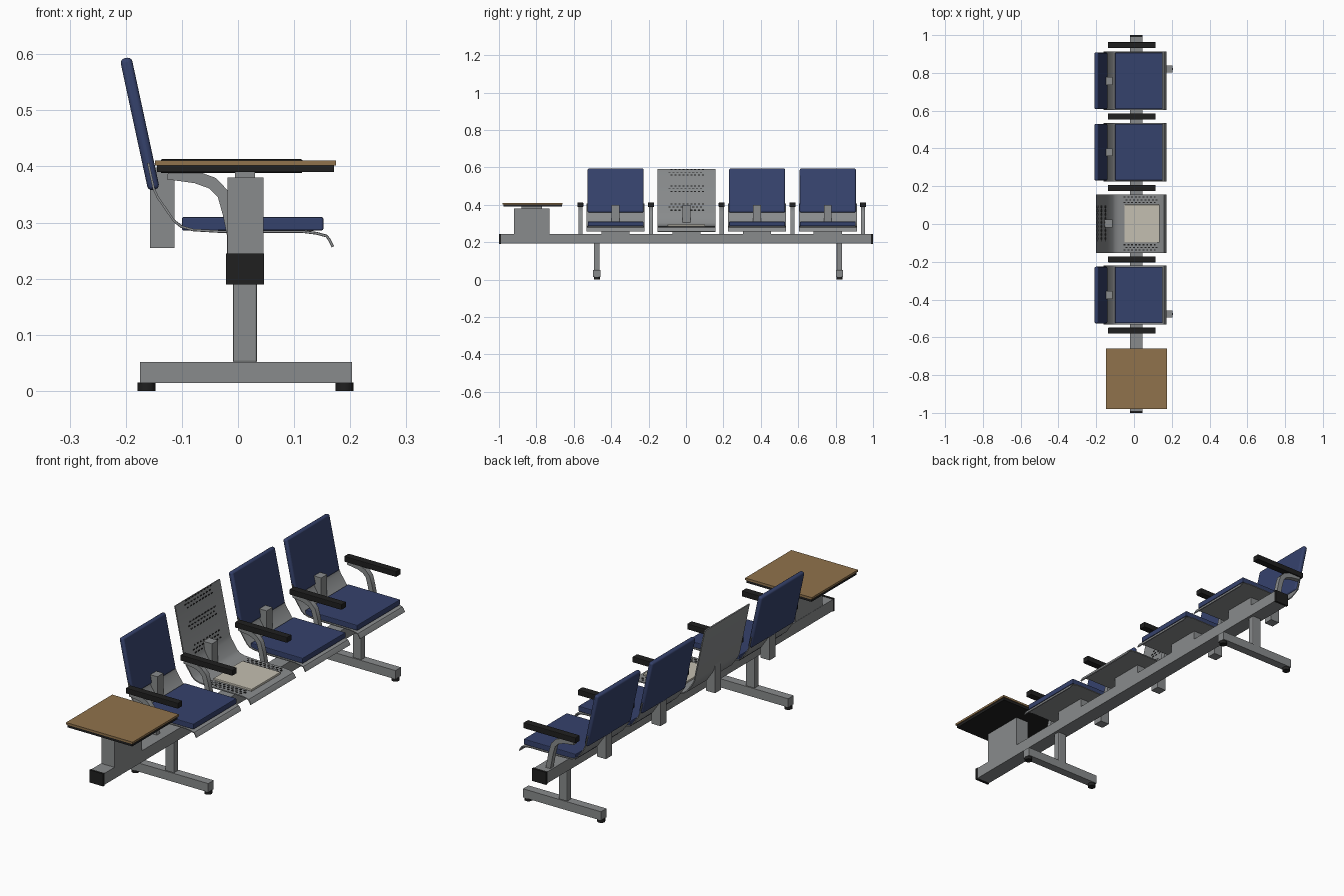
import bpy
import bmesh
import math
from mathutils import Vector, Matrix

if "Cube" in bpy.data.objects:
    bpy.data.objects.remove(bpy.data.objects["Cube"], do_unlink=True)


def material(name, rgb):
    m = bpy.data.materials.new(name)
    m.use_nodes = True
    m.diffuse_color = (*rgb, 1)
    m.node_tree.nodes["Principled BSDF"].inputs["Base Color"].default_value = (*rgb, 1)
    return m


STEEL = material("grey steel", (0.25, 0.26, 0.265))
BLUE = material("navy upholstery", (0.036, 0.054, 0.15))
BLACK = material("black plastic", (0.014, 0.014, 0.014))
WOOD = material("brown wood", (0.28, 0.17, 0.072))
CREAM = material("cream pad", (0.55, 0.52, 0.44))


def finish(name, bm, mat, smooth=False, bevel=0, segments=2):
    bmesh.ops.recalc_face_normals(bm, faces=bm.faces)
    me = bpy.data.meshes.new(name)
    bm.to_mesh(me)
    bm.free()
    me.materials.append(mat)
    ob = bpy.data.objects.new(name, me)
    bpy.context.collection.objects.link(ob)
    if bevel:
        mod = ob.modifiers.new("bevel", "BEVEL")
        mod.width = bevel
        mod.segments = segments
    if smooth:
        bpy.ops.object.select_all(action="DESELECT")
        ob.select_set(True)
        bpy.context.view_layer.objects.active = ob
        bpy.ops.object.shade_smooth_by_angle(angle=math.radians(35))
    return ob


def box(name, mat, x, y, z, **kw):
    """Box from (low, high) ranges on each axis."""
    bm = bmesh.new()
    size = [r[1] - r[0] for r in (x, y, z)]
    mid = [(r[0] + r[1]) / 2 for r in (x, y, z)]
    mtx = Matrix.Translation(mid) @ Matrix.Diagonal((*size, 1))
    bmesh.ops.create_cube(bm, size=1, matrix=mtx)
    return finish(name, bm, mat, **kw)


def around(c, half):
    return (c - half, c + half)


def strip(name, mat, path, thick, y, half):
    """Bent bar: an xz centre line given thickness and extruded along y."""
    pts = [Vector(p) for p in path]
    sides = ([], [])
    for i, p in enumerate(pts):
        t = (pts[min(i + 1, len(pts) - 1)] - pts[max(i - 1, 0)]).normalized()
        n = Vector((-t.y, t.x)) * thick / 2
        sides[0].append(p + n)
        sides[1].append(p - n)
    bm = bmesh.new()
    rings = []
    for a, b in zip(*sides):
        rings.append([bm.verts.new((q.x, yy, q.y)) for q, yy in
                      ((a, y - half), (a, y + half), (b, y + half), (b, y - half))])
    for r, s in zip(rings, rings[1:]):
        for k in range(4):
            j = (k + 1) % 4
            bm.faces.new((r[k], r[j], s[j], s[k]))
    bm.faces.new(rings[0])
    bm.faces.new(rings[-1])
    return finish(name, bm, mat, smooth=True)


BEAM_X = (-0.02, 0.045)
PITCH = 0.378
BACK_LOW, BACK_TOP = Vector((-0.15, 0.36)), Vector((-0.2, 0.592))
LEAN = math.atan2(BACK_TOP.x - BACK_LOW.x, BACK_TOP.y - BACK_LOW.y)

# Main beam with end caps
box("beam", STEEL, BEAM_X, (-0.99, 0.99), (0.193, 0.243))
for side, y in (("front", -0.995), ("rear", 0.995)):
    box(f"{side}_beam_cap", BLACK, (-0.021, 0.046), around(y, 0.005), (0.19, 0.245))

# Legs with cross feet and round glides
for side, y in (("front", -0.477), ("rear", 0.82)):
    box(f"{side}_leg_post", STEEL, (-0.009, 0.034), around(y, 0.015), (0.05, 0.195), bevel=0.004)
    box(f"{side}_foot", STEEL, (-0.175, 0.203), around(y, 0.019), (0.014, 0.052))
    for end, x in (("left", 0.19), ("right", -0.163)):
        bm = bmesh.new()
        bmesh.ops.create_cone(bm, cap_ends=True, segments=20, radius1=0.016, radius2=0.016,
                              depth=0.015, matrix=Matrix.Translation((x, y, 0.0075)))
        finish(f"{side}_{end}_glide", bm, BLACK, smooth=True)

# Side table
box("table_pedestal", STEEL, (-0.019, 0.045), (-0.92, -0.73), (0.24, 0.38))
box("table_mount", STEEL, (-0.005, 0.03), (-0.88, -0.77), (0.375, 0.392))
box("table_underside", BLACK, (-0.144, 0.171), (-0.977, -0.663), (0.39, 0.402))
box("table_top", WOOD, (-0.148, 0.175), (-0.98, -0.66), (0.402, 0.411))

# Armrests between and beside the seats
ARM = [(-0.125, 0.388), (-0.075, 0.381), (-0.045, 0.37), (-0.026, 0.35),
       (-0.016, 0.315), (-0.007, 0.27), (0.0, 0.235)]
for i in range(5):
    y = 0.947 - PITCH * i
    strip(f"armrest_support_{i + 1}", STEEL, ARM, 0.022, y, 0.011)
    box(f"armrest_pad_{i + 1}", BLACK, (-0.138, 0.115), around(y, 0.016), (0.388, 0.413), bevel=0.003)

# Seats
PAN = [(-0.143, 0.345), (-0.114, 0.303), (-0.101, 0.293), (-0.08, 0.287), (-0.03, 0.284),
       (0.115, 0.284), (0.14, 0.281), (0.158, 0.276), (0.163, 0.269), (0.169, 0.257)]


def cushioned(i, y):
    strip(f"seat_shell_{i}", STEEL, [BACK_LOW.lerp(BACK_TOP, 0.2)[:], BACK_LOW[:]] + PAN, 0.004, y, 0.155)
    box(f"seat_cushion_{i}", BLUE, (-0.1, 0.152), around(y, 0.149), (0.286, 0.31), bevel=0.003)
    back = box(f"back_cushion_{i}", BLUE, (-0.0105, 0.0105), (-0.15, 0.15), (-0.12, 0.12),
               bevel=0.008, segments=3, smooth=True)
    mid = (BACK_LOW + BACK_TOP) / 2
    back.location = (mid.x, y, mid.y)
    back.rotation_euler = (0, LEAN, 0)


def perforated(i, y):
    strip(f"seat_shell_{i}", STEEL, [BACK_TOP[:], BACK_LOW[:]] + PAN, 0.005, y, 0.155)
    box("seat_pad", CREAM, (-0.05, 0.135), around(y, 0.1), (0.285, 0.295), bevel=0.002)
    # Rows of dark slots on the back and beside the pad
    bm = bmesh.new()
    turn = Matrix.Rotation(LEAN, 4, "Y")
    out = turn @ Vector((0.003, 0, 0))
    for group in (0.92, 0.54, 0.12):
        for row in (-1, 0, 1):
            p = BACK_LOW.lerp(BACK_TOP, group + row * 0.065)
            for col in range(9):
                yy = y + (col - 4 + (row % 2) * 0.5 - 0.25) * 0.021
                place = Matrix.Translation(Vector((p.x, yy, p.y)) + out)
                bmesh.ops.create_cube(bm, size=1, matrix=place @ turn @ Matrix.Diagonal((0.002, 0.011, 0.005, 1)))
    for side in (-1, 1):
        for row in range(3):
            for col in range(9):
                x = -0.05 + col * 0.02 + (row % 2) * 0.01
                place = Matrix.Translation((x, y + side * (0.112 + row * 0.014), 0.287))
                bmesh.ops.create_cube(bm, size=1, matrix=place @ Matrix.Diagonal((0.01, 0.006, 0.002, 1)))
    finish("seat_perforations", bm, BLACK)


for i in range(4):
    y = 0.758 - PITCH * i
    (perforated if i == 2 else cushioned)(i + 1, y)
    box(f"back_bracket_{i + 1}", STEEL, (-0.157, -0.113), around(y, 0.021), (0.255, 0.398))
    box(f"seat_mount_{i + 1}", STEEL, BEAM_X, around(y, 0.075), (0.24, 0.283))
